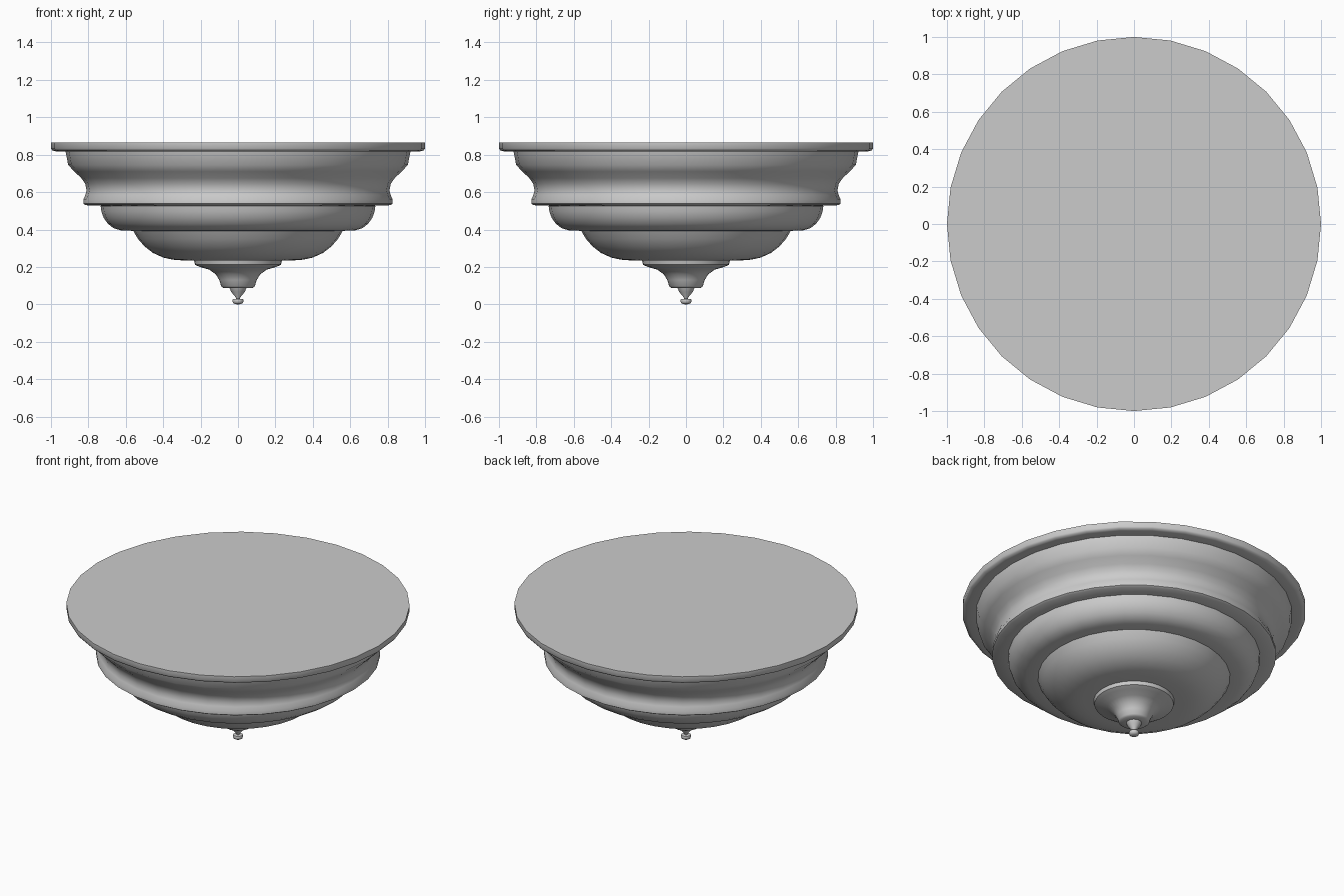
import bpy, math

if "Cube" in bpy.data.objects:
    bpy.data.objects.remove(bpy.data.objects["Cube"], do_unlink=True)

SIDES = 32

grey = bpy.data.materials.new("plain grey")
grey.use_nodes = True
colour = (0.6, 0.6, 0.6, 1)
grey.diffuse_color = colour
grey.node_tree.nodes["Principled BSDF"].inputs["Base Color"].default_value = colour


def lathe(name, profile, smooth=40):
    """Spin (radius, height) points, listed top to bottom, about the z axis."""
    verts, faces, rings = [], [], []
    for r, z in profile:
        n = SIDES if r > 0 else 1
        rings.append([len(verts) + i for i in range(n)])
        for i in range(n):
            a = math.tau * i / SIDES
            verts.append((r * math.cos(a), r * math.sin(a), z))
    for up, low in zip(rings, rings[1:]):
        for i in range(SIDES):
            j = (i + 1) % SIDES
            if len(up) == 1:
                faces.append((up[0], low[i], low[j]))
            elif len(low) == 1:
                faces.append((up[j], up[i], low[0]))
            else:
                faces.append((up[j], up[i], low[i], low[j]))
    mesh = bpy.data.meshes.new(name)
    mesh.from_pydata(verts, [], faces)
    mesh.materials.append(grey)
    obj = bpy.data.objects.new(name, mesh)
    bpy.context.collection.objects.link(obj)
    bpy.ops.object.select_all(action="DESELECT")
    obj.select_set(True)
    bpy.context.view_layer.objects.active = obj
    bpy.ops.object.shade_smooth_by_angle(angle=math.radians(smooth))


# Flat ceiling plate with a rounded lower edge
lathe("ceiling_plate", [(0, .865), (1, .865), (1, .833), (.993, .823),
                        (.975, .818), (.92, .818)])

# Upper band, hollow cove and outward foot
lathe("cove_moulding", [(.922, .818), (.908, .745), (.875, .71), (.838, .675),
                        (.817, .645), (.81, .61), (.816, .585), (.827, .56),
                        (.827, .538), (.815, .53), (.73, .527)])

# Stepped ring with a rounded underside
lathe("stepped_ring", [(.735, .527), (.73, .495), (.718, .462), (.695, .43),
                       (.665, .407), (.625, .395), (.56, .393)])

# Shallow bowl
lathe("bowl", [(.56, .393), (.535, .35), (.5, .31), (.455, .275), (.4, .25),
               (.35, .239), (.3, .235), (.235, .234)])

# Turned finial
lathe("finial", [(.235, .234), (.23, .212), (.205, .2), (.155, .186),
                 (.12, .162), (.1, .13), (.09, .097), (.078, .088),
                 (.045, .086), (.036, .066), (.012, .037), (.01, .03)])

# Little end button
lathe("end_button", [(.01, .03), (.027, .028), (.03, .02), (.027, .008),
                     (.016, .001), (0, 0)], 50)
